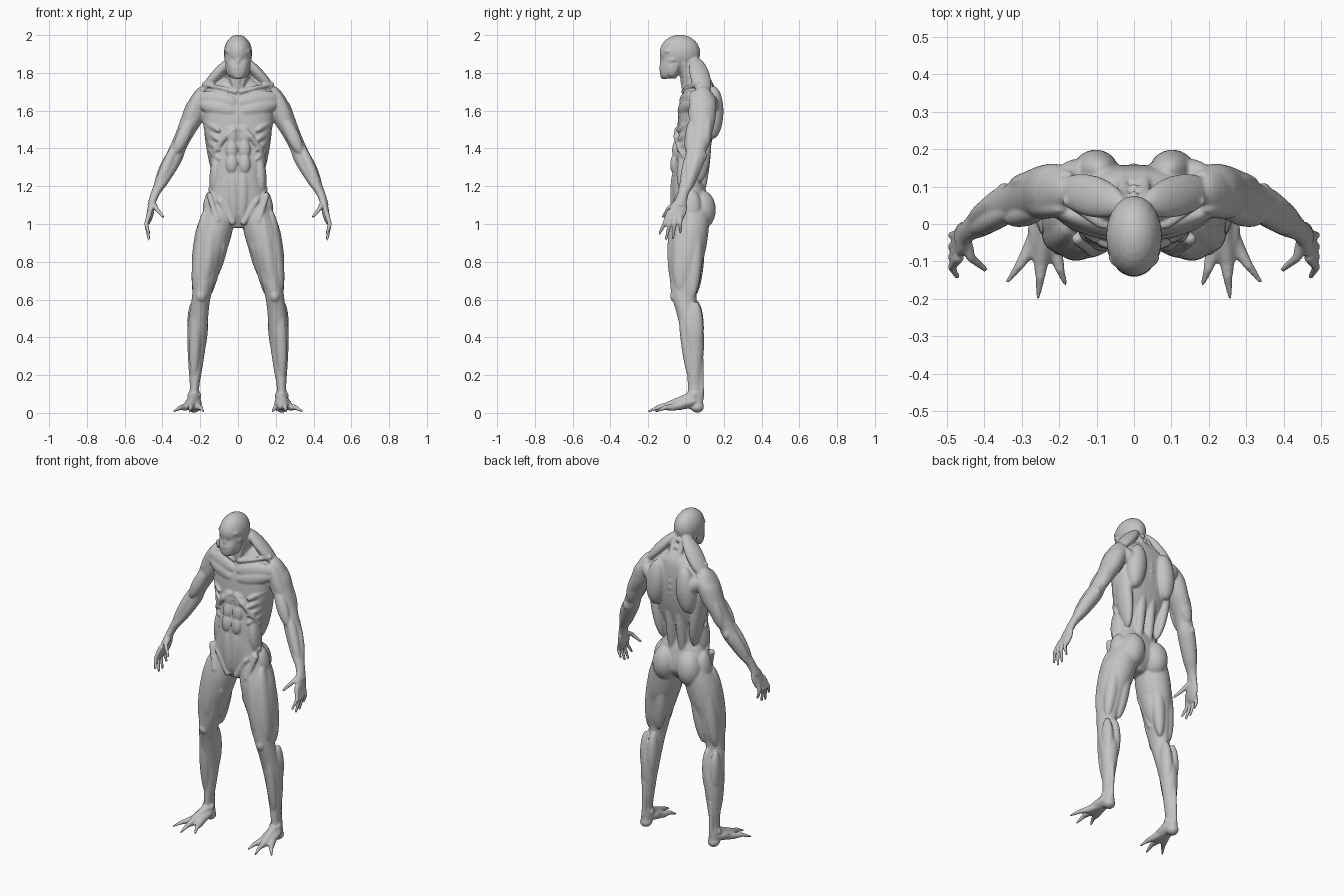
import bpy
import bmesh
import math
from mathutils import Matrix, Vector

# All part sizes are in hundredths of a unit
UNIT = 0.01
FRONT, BACK = Vector((0, -1, 0)), Vector((0, 1, 0))
OUT, IN, UP = Vector((1, 0, 0)), Vector((-1, 0, 0)), Vector((0, 0, 1))

cube = bpy.data.objects.get("Cube")
if cube:
    bpy.data.objects.remove(cube)

skin = bpy.data.materials.new("grey skin")
skin.use_nodes = True
skin.diffuse_color = (0.55, 0.55, 0.55, 1)
skin.node_tree.nodes["Principled BSDF"].inputs["Base Color"].default_value = skin.diffuse_color

bm = bmesh.new()


def blob(center, radii):
    """Ellipsoid aligned to the axes."""
    matrix = Matrix.Translation(center) @ Matrix.Diagonal((*radii, 1))
    bmesh.ops.create_uvsphere(bm, u_segments=20, v_segments=14, radius=1, matrix=matrix)


def muscle(start, end, width, depth, facing):
    """Spindle from start to end, flattened along the facing direction."""
    a, b = Vector(start), Vector(end)
    axis = (b - a).normalized()
    thick = (facing - axis * facing.dot(axis)).normalized()
    side = axis.cross(thick)
    turn = Matrix((thick, side, axis)).transposed().to_4x4()
    size = Matrix.Diagonal((depth, width, (b - a).length / 2, 1))
    bmesh.ops.create_uvsphere(bm, u_segments=20, v_segments=16, radius=1,
                              matrix=Matrix.Translation((a + b) / 2) @ turn @ size)


def strand(points, first, last):
    """Jointed tapering tube for digits, tendons and ridges."""
    points = [Vector(p) for p in points]
    steps = len(points) - 1
    radii = [first + (last - first) * i / steps for i in range(steps + 1)]
    for p, r in zip(points, radii):
        blob(p, (r, r, r))
    for i in range(steps):
        a, b = points[i], points[i + 1]
        turn = (b - a).to_track_quat('Z', 'Y').to_matrix().to_4x4()
        bmesh.ops.create_cone(bm, cap_ends=True, segments=16, radius1=radii[i],
                              radius2=radii[i + 1], depth=(b - a).length,
                              matrix=Matrix.Translation((a + b) / 2) @ turn)


def loft(rings, power=2.0, sides=32, steps=5):
    """Smooth skin through level rings given as x, y, z, half width, half depth."""
    rows = [Vector(r) for r in rings]
    rows = [rows[0]] + rows + [rows[-1]]
    path = []
    for p, q, r, s in zip(rows, rows[1:], rows[2:], rows[3:]):
        for k in range(steps):
            t = k / steps
            path.append(q + (r - p) * t / 2 + (p * 2 - q * 5 + r * 4 - s) * t * t / 2
                        + (q * 3 - p - r * 3 + s) * t ** 3 / 2)
    path.append(rows[-1])
    loops = []
    for x, y, z, rx, ry in path:
        loop = []
        for i in range(sides):
            c, s = math.cos(math.tau * i / sides), math.sin(math.tau * i / sides)
            loop.append(bm.verts.new((x + rx * math.copysign(abs(c) ** (2 / power), c),
                                      y + ry * math.copysign(abs(s) ** (2 / power), s), z)))
        loops.append(loop)
    for low, high in zip(loops, loops[1:]):
        for i in range(sides):
            j = (i + 1) % sides
            bm.faces.new((low[i], low[j], high[j], high[i]))
    bm.faces.new(loops[0])
    bm.faces.new(loops[-1])


# Left arm core and its muscles
loft([(18, 9, 170, 3, 5), (21, 9, 164, 6, 7), (24.5, 8.5, 155, 6, 7), (28.5, 7.5, 147, 5, 6),
      (32, 6, 140, 4.6, 5), (34.5, 5, 134, 5, 5), (37.5, 3, 128, 4.6, 4.7), (41, 0.5, 121, 3.5, 4),
      (43.8, -1.5, 116, 2.5, 3), (46, -3.5, 110, 2, 3.6)])
muscle((18, 9, 173), (29, 7.5, 147), 7, 4.6, OUT)            # shoulder cap
muscle((19, 4, 171), (28, 5, 148), 4, 3, FRONT)              # front of shoulder
muscle((24, 4, 157), (33.5, 1, 137), 3.6, 3, FRONT)          # upper arm front
muscle((24, 12, 161), (32, 10, 139), 4, 3, BACK)             # upper arm back
muscle((32, 4, 144), (43.5, -2, 117), 3, 3, FRONT)           # forearm top
muscle((36, 7, 138), (44, 0, 117), 2.6, 2.6, OUT)            # forearm outside
muscle((32, 4, 137), (42, -1, 118), 3, 2.4, IN)              # forearm inside
blob((34.5, 9, 136), (2, 2, 3))                              # elbow

# Left hand
muscle((45, -2, 114), (47.5, -6.5, 100), 4.6, 1.9, OUT)
strand([(45, -4, 111), (43.5, -9, 108.5), (39.8, -12, 104)], 1.7, 0.8)
for base, tip, drop in ((-9, -14, 95), (-7, -10.5, 92), (-5, -7, 92.5), (-3, -3, 95.5)):
    strand([(46.8, base, 106), (48.6, (base + tip) / 2, 100), (47.2, tip, drop)], 1.45, 0.75)

# Left leg core
loft([(9, 3, 113, 6, 8), (10.5, 2.5, 105, 8.5, 10), (12.5, 1.5, 97, 9.7, 10.5),
      (14.5, 0.8, 88, 9.3, 10), (16.5, 0, 80, 8, 9), (18, -0.5, 70, 6, 8), (19.3, -1, 62, 5, 6.6),
      (20.5, 0.3, 54, 5, 5.6), (21.5, 3.2, 44, 5.3, 6), (22, 4.5, 34, 4.7, 5),
      (22.5, 4.6, 24, 3.7, 4), (23, 4.5, 14, 2.5, 3.6), (23.2, 5, 9, 2.8, 4), (23.3, 5.5, 2, 3, 3.8)])
# Left leg muscles
muscle((12, -5, 108), (18.5, -5.5, 65), 4.4, 4.6, FRONT)     # thigh front
muscle((17, -1, 108), (22.5, -3, 63), 5.5, 4, OUT)           # thigh outside
muscle((12.5, -4, 86), (17, -4, 62), 3, 3.4, FRONT)          # thigh inside
muscle((5, 1, 101), (13, 1, 70), 5, 3, IN)                   # inner thigh
strand([(15, -4, 115), (11, -7.3, 102), (8, -5, 88), (12.5, -1, 70)], 1.7, 1.4)
muscle((10, 7, 104), (15.5, 4.5, 62), 4, 4, BACK)            # thigh back inner
muscle((17, 6, 104), (22.5, 3.5, 61), 4, 4, BACK)            # thigh back outer
muscle((7.5, 8, 118), (9, 8, 97), 7.5, 7.8, BACK)            # buttock
muscle((14, 3, 118), (16, 3, 100), 5, 3.6, OUT)              # hip side
blob((19.5, -6, 62), (2.7, 2.4, 3.4))                        # kneecap
muscle((18.5, 5, 60), (20, 5, 30), 3.4, 4.5, BACK)           # calf inner
muscle((24, 5, 59), (23.8, 5.5, 32), 3, 4, BACK)             # calf outer
muscle((22, -3, 60), (23.5, 2, 18), 3, 2.4, FRONT)           # shin
strand([(22.8, 8, 28), (23.2, 8, 8)], 1.4, 1.5)              # heel tendon
for ankle in (20.6, 25.6):
    blob((ankle, 4, 9), (1.2, 1.8, 2))

# Left foot with three pointed toes
blob((23.3, 6, 3.1), (3.4, 3.5, 3))
muscle((23, 8, 7), (24.5, -11, 2.8), 4.6, 3, UP)
strand([(23.2, 2, 8), (24.8, -10, 3.6), (25, -14, 3.2), (25.6, -19.5, 0.9)], 2.8, 0.6)
strand([(24, 1, 5), (28, -7, 3), (30.5, -11, 2.8), (33.7, -15.3, 0.9)], 2.6, 0.6)
strand([(22.8, 1, 5), (20.8, -8, 3), (19.8, -12, 2.8), (18.3, -16, 0.9)], 2.6, 0.6)

# Left chest, flank and belly
muscle((0.5, -2.5, 164), (22, 4, 167), 5, 3, FRONT)          # upper chest
muscle((0.4, -3, 159), (21, 3, 164), 4.5, 3.4, FRONT)        # lower chest
strand([(1.5, -1.5, 170), (9, 0, 172), (18, 6, 174)], 1.2, 1.2)
strand([(2, -4.5, 150), (7, -5.3, 146), (12, -3, 139), (14, 1, 133)], 1.6, 1.2)
for rib in range(4):
    muscle((18.5 - rib, 4, 155 - rib * 5), (9.5, -5, 149 - rib * 5), 1.9, 1.7, OUT)
for height, front in ((147, -4), (139.5, -5), (132, -6)):
    muscle((3.4, front, height + 5), (3.4, front - 0.7, height - 5), 3.1, 2, FRONT)
muscle((3, -6.3, 128), (2, -6, 102), 3, 2.2, FRONT)          # lower belly
muscle((11, 0, 138), (13, 0, 115), 5, 3, OUT)                # flank
strand([(14.2, 0, 118.5), (9.5, -5.5, 112), (3, -6, 101)], 1.7, 1.6)

# Left neck and back
muscle((3, 5, 188), (20, 10, 168), 5.5, 3.2, UP)             # neck slope
strand([(5, -1, 185), (1.3, -0.5, 171)], 1.6, 1.3)
muscle((9, 14.5, 173), (11.5, 14, 145), 6, 5.6, BACK)        # shoulder blade
muscle((20, 13, 168), (9, 14, 157), 4, 4, BACK)
muscle((16.5, 8, 163), (10.5, 7, 122), 6, 3.6, OUT)          # flank of back
muscle((3.3, 12, 158), (3.6, 7.5, 112), 3, 3.2, BACK)        # lower back
strand([(2.6, 5, 187), (3, 13, 174)], 1.7, 1.5)

# Left brow, cheek and jaw corner
muscle((0, -12.6, 190.8), (6.8, -8.5, 191.5), 1.3, 1.7, FRONT)
muscle((1.6, -12.4, 185.4), (7.2, -6, 187), 1.4, 1.5, FRONT)
muscle((5.6, -6, 187), (4.6, -8, 178), 3, 1.4, OUT)

# Mirror everything so far to the right side
copies = bmesh.ops.duplicate(bm, geom=bm.verts[:] + bm.edges[:] + bm.faces[:])["geom"]
for item in copies:
    if isinstance(item, bmesh.types.BMVert):
        item.co.x *= -1

# Torso core
loft([(0, 1, 98, 4, 5), (0, 2.5, 104, 12, 9), (0, 2.5, 110, 16.5, 9.6), (0, 1.5, 118, 14.3, 9),
      (0, 0.7, 124, 12.6, 8), (0, 1.8, 132, 13.4, 8.2), (0, 3.8, 140, 15.5, 9),
      (0, 5.2, 150, 18, 9.8), (0, 6, 160, 19, 9.8), (0, 7, 168, 18, 8.5),
      (0, 7.5, 174, 12, 7), (0, 7, 178, 6, 5)], power=2.4)

# Neck, throat and row of spine knobs
loft([(0, 7.5, 168, 7, 7), (0, 5, 176, 6.2, 6.8), (0, 1.5, 183, 5.8, 6.2), (0, -1, 190, 5, 6)])
strand([(0, -2, 183), (0, -0.8, 172)], 2, 1.6)
for knob in range(10):
    t = knob / 9
    blob((0, 7.5 + 7.5 * math.sin(t * 2.2), 185 - 34 * t), (1.2, 1.4, 1.5))

# Skull, face, nose and mouth
blob((0, -3.2, 190.6), (7.5, 10.8, 9.6))
loft([(0, -9, 177, 3, 3.6), (0, -8.8, 179, 4.6, 4.9), (0, -7.5, 183, 5.8, 6.4),
      (0, -6, 187, 6.6, 6.8), (0, -5, 191, 6.8, 7.6)], power=2.3)
muscle((0, -12, 190.5), (0, -13.6, 184), 1.1, 1, FRONT)
blob((0, -12, 183), (3.4, 2.2, 1.3))
blob((0, -11.8, 180.3), (3.1, 2, 1.1))
blob((0, -11.5, 178), (2.6, 2, 1.4))


def finish(name):
    """Turn the working mesh into a smooth object and start a fresh one."""
    global bm
    bmesh.ops.scale(bm, vec=(UNIT, UNIT, UNIT), verts=bm.verts)
    bmesh.ops.recalc_face_normals(bm, faces=bm.faces)
    mesh = bpy.data.meshes.new(name)
    bm.to_mesh(mesh)
    bm.free()
    bm = bmesh.new()
    mesh.shade_smooth()
    mesh.materials.append(skin)
    obj = bpy.data.objects.new(name, mesh)
    bpy.context.collection.objects.link(obj)
    return obj


# Fuse the parts into one skin
body = finish("body")
fuse = body.modifiers.new("fuse", 'REMESH')
fuse.mode = 'VOXEL'
fuse.voxel_size = 0.0055
fuse.use_smooth_shade = True
relax = body.modifiers.new("relax", 'SMOOTH')
relax.factor = 0.5
relax.iterations = 5

# Eyes
for label, side in (("left", 1), ("right", -1)):
    blob((side * 3.1, -11, 188.4), (1.3, 1.2, 0.9))
    finish(label + "_eye")
